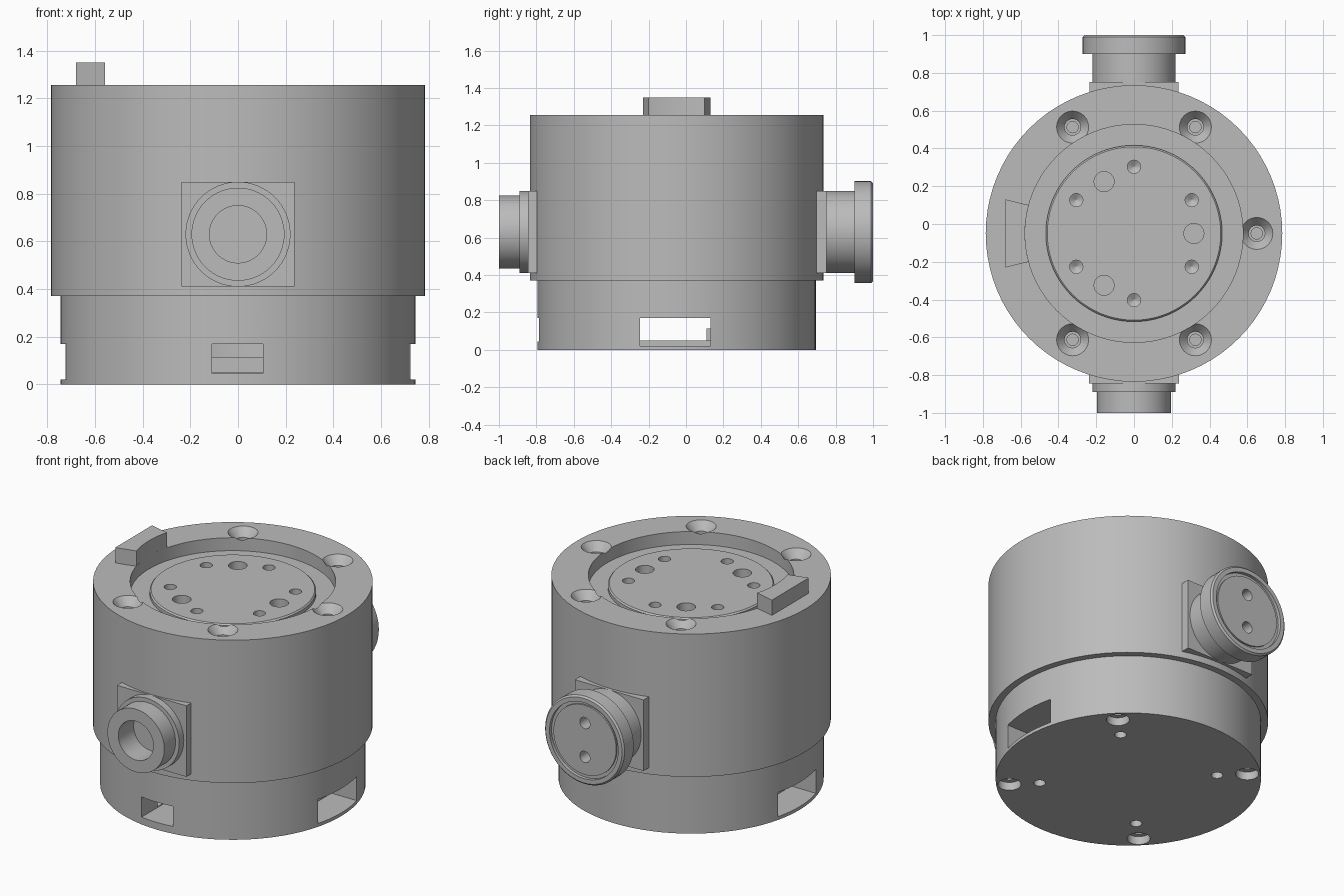
import bpy, bmesh, math
from mathutils import Matrix, Vector

if "Cube" in bpy.data.objects:
    bpy.data.objects.remove(bpy.data.objects["Cube"])

CY = -0.05        # housing axis
PORT_Z = 0.63     # height of the side ports

grey = bpy.data.materials.new("plain grey")
grey.use_nodes = True
grey.diffuse_color = (0.5, 0.5, 0.5, 1)
grey.node_tree.nodes["Principled BSDF"].inputs["Base Color"].default_value = (0.5, 0.5, 0.5, 1)


def finish(name, bm):
    bmesh.ops.recalc_face_normals(bm, faces=bm.faces)
    mesh = bpy.data.meshes.new(name)
    bm.to_mesh(mesh)
    bm.free()
    mesh.materials.append(grey)
    obj = bpy.data.objects.new(name, mesh)
    bpy.context.collection.objects.link(obj)
    return obj


def lathe(name, profile, loc=(0, CY, 0), tilt=0, seg=64):
    """Spin (radius, height) points round z, cap both ends, tilt about x."""
    bm = bmesh.new()
    rings = []
    for r, z in profile:
        rings.append([bm.verts.new((r * math.cos(2 * math.pi * i / seg),
                                    r * math.sin(2 * math.pi * i / seg), z)) for i in range(seg)])
    for a, b in zip(rings, rings[1:]):
        for i in range(seg):
            j = (i + 1) % seg
            bm.faces.new((a[i], a[j], b[j], b[i]))
    bm.faces.new(rings[0])
    bm.faces.new(rings[-1])
    bm.transform(Matrix.Translation(loc) @ Matrix.Rotation(math.radians(tilt), 4, 'X'))
    return finish(name, bm)


def box(name, lo, hi):
    bm = bmesh.new()
    bmesh.ops.create_cube(bm, size=1)
    lo, hi = Vector(lo), Vector(hi)
    bm.transform(Matrix.Translation((lo + hi) / 2) @ Matrix.Diagonal((*(hi - lo), 1)))
    return finish(name, bm)


def activate(obj):
    bpy.ops.object.select_all(action='DESELECT')
    obj.select_set(True)
    bpy.context.view_layer.objects.active = obj


def cut(obj, cutter):
    cutter.hide_render = True
    mod = obj.modifiers.new("cut", 'BOOLEAN')
    mod.operation = 'DIFFERENCE'
    mod.solver = 'EXACT'
    mod.object = cutter
    activate(obj)
    bpy.ops.object.modifier_apply(modifier=mod.name)
    bpy.data.objects.remove(cutter)


def drill(obj, profile, radius, angles, z):
    """Cut the same round hole at several angles about the housing axis."""
    for a in map(math.radians, angles):
        loc = (radius * math.cos(a), CY + radius * math.sin(a), z)
        cut(obj, lathe("hole_cutter", profile, loc, seg=24))


# Upper housing with the recessed top and raised centre disc
housing = lathe("upper_housing", [(0.745, 0.37), (0.785, 0.37), (0.785, 1.255), (0.577, 1.255),
                                  (0.577, 1.175), (0.467, 1.175), (0.467, 1.197), (0.459, 1.205)], seg=80)
countersunk = [(0.03, -0.16), (0.03, -0.1), (0.043, -0.1), (0.043, -0.05), (0.085, 0), (0.085, 0.05)]
drill(housing, countersunk, 0.65, (0, 60, 120, 240, 300), 1.255)
drill(housing, [(0.003, -0.12), (0.035, -0.1), (0.035, 0.05)], 0.353, range(30, 390, 60), 1.205)
drill(housing, [(0.053, -0.1), (0.053, 0.05)], 0.317, (0, 120, 240), 1.205)

# Lower base with inner cavity, windows and bottom holes
base = lathe("lower_base", [(0.745, 0), (0.745, 0.37)], seg=80)
cut(base, lathe("cavity_cutter", [(0.59, 0.05), (0.59, 0.17)]))
for side in (-1, 1):
    x = sorted((side * 0.55, side * 0.9))
    cut(base, box("side_window_cutter", (x[0], -0.245, 0.02), (x[1], 0.13, 0.17)))
cut(base, box("front_window_cutter", (-0.11, -0.95, 0.045), (0.105, -0.55, 0.17)))
diagonals = (45, 135, 225, 315)
drill(base, [(0.065, -0.05), (0.065, 0.05), (0.035, 0.05), (0.035, 0.1)], 0.67, diagonals, 0)
drill(base, [(0.033, -0.05), (0.033, 0.08)], 0.5, diagonals, 0)
inner_block = box("inner_block", (-0.2, 0.11, 0.045), (0.2, 0.3, 0.115))

# Locating tab on the rim, curved along the recess
bm = bmesh.new()
outline = [(-0.68, -0.23), (-0.68, 0.13)]
half = math.asin(0.15 / 0.577)
for i in range(9):
    a = math.pi - half + 2 * half * i / 8
    outline.append((0.577 * math.cos(a), CY + 0.577 * math.sin(a)))
face = bm.faces.new([bm.verts.new((x, y, 1.25)) for x, y in outline])
top = bmesh.ops.extrude_face_region(bm, geom=[face])["geom"]
bmesh.ops.translate(bm, vec=(0, 0, 0.1), verts=[v for v in top if isinstance(v, bmesh.types.BMVert)])
tab = finish("locating_tab", bm)

# Front port: mounting pad, collar and open tube
front_pad = box("front_pad", (-0.238, -0.845, 0.41), (0.238, -0.7, 0.85))
front_port = lathe("front_port", [(0.22, 0), (0.22, 0.09), (0.195, 0.09), (0.195, 0.2),
                                  (0.12, 0.2), (0.12, 0.05)], (0, -0.8, PORT_Z), 90)

# Back port: mounting pad, neck and flanged cap with two holes
back_pad = box("back_pad", (-0.235, 0.6, 0.41), (0.235, 0.752, 0.85))
back_port = lathe("back_port", [(0.22, 0), (0.22, 0.2), (0.272, 0.2), (0.272, 0.29), (0.262, 0.3),
                                (0.235, 0.3), (0.235, 0.28), (0.215, 0.28), (0.215, 0.29)],
                  (0, 0.7, PORT_Z), -90)
for dz in (-0.105, 0.105):
    cut(back_port, lathe("port_hole_cutter", [(0.035, -0.1), (0.035, 0.1)],
                         (0, 1, PORT_Z + dz), -90, 24))

# Smooth round walls, sharp edges
for obj in (housing, base, front_port, back_port, tab):
    activate(obj)
    bpy.ops.object.shade_smooth_by_angle(angle=math.radians(25))
